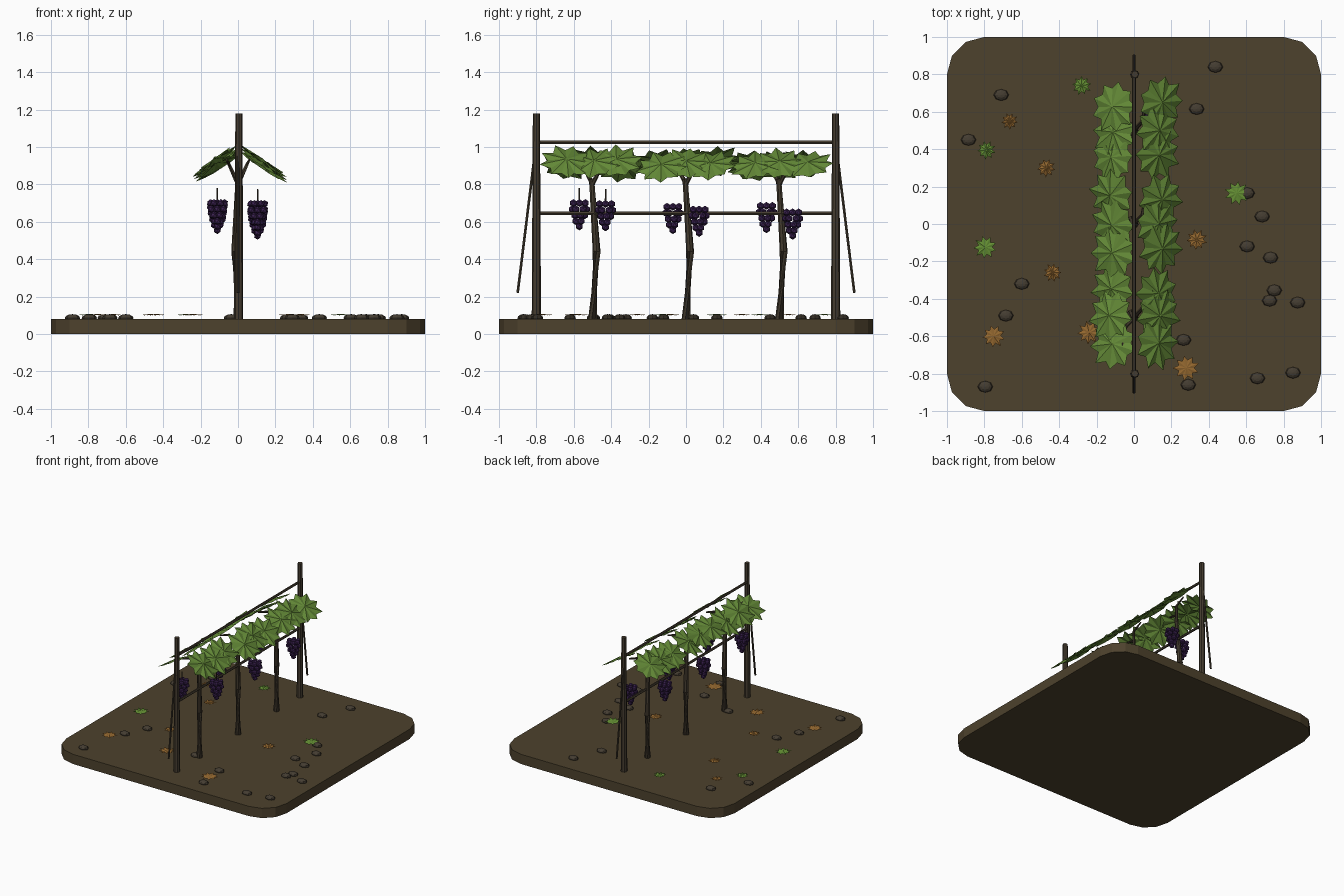
import bpy, bmesh, math, random
from mathutils import Vector, Matrix

if "Cube" in bpy.data.objects:
    bpy.data.objects.remove(bpy.data.objects["Cube"])

random.seed(4)


def material(name, rgb):
    m = bpy.data.materials.new(name)
    m.diffuse_color = (*rgb, 1)
    m.use_nodes = True
    m.node_tree.nodes["Principled BSDF"].inputs["Base Color"].default_value = m.diffuse_color
    return m


SOIL = material("soil", (0.075, 0.054, 0.026))
WOOD = material("wood", (0.060, 0.046, 0.029))
STONE = material("stone", (0.058, 0.046, 0.031))
LEAF = material("leaf green", (0.125, 0.25, 0.038))
FRESH = material("fallen leaf green", (0.125, 0.27, 0.033))
DRY = material("dry leaf orange", (0.29, 0.135, 0.028))
GRAPE = material("grape purple", (0.045, 0.016, 0.085))


def finish(bm, name, mat):
    me = bpy.data.meshes.new(name)
    bm.to_mesh(me)
    bm.free()
    me.materials.append(mat)
    ob = bpy.data.objects.new(name, me)
    bpy.context.collection.objects.link(ob)
    return ob


def tube(bm, points, radii, sides=8):
    """Capped tube through points, with one radius per point."""
    pts = [Vector(p) for p in points]
    rings = []
    for i, p in enumerate(pts):
        d = pts[min(i + 1, len(pts) - 1)] - pts[max(i - 1, 0)]
        q = d.to_track_quat('Z', 'Y')
        rings.append([bm.verts.new(p + q @ Vector((radii[i] * math.cos(a), radii[i] * math.sin(a), 0)))
                      for a in (2 * math.pi * k / sides for k in range(sides))])
    for a, b in zip(rings, rings[1:]):
        for k in range(sides):
            n = (k + 1) % sides
            bm.faces.new((a[k], a[n], b[n], b[k]))
    bm.faces.new(rings[0][::-1])
    bm.faces.new(rings[-1])


def star_leaf(bm, matrix, r, tips, inner, dome):
    """Pointed leaf: a folded fan around a raised centre."""
    c = bm.verts.new(matrix @ Vector((0, 0, dome)))
    rim = []
    for i in range(tips * 2):
        a = math.pi * i / tips
        rr = r * (random.uniform(0.92, 1.05) if i % 2 == 0 else inner)
        z = 0 if i % 2 == 0 else -dome * 0.4
        rim.append(bm.verts.new(matrix @ Vector((rr * math.cos(a), rr * math.sin(a), z))))
    for i in range(len(rim)):
        bm.faces.new((c, rim[i], rim[(i + 1) % len(rim)]))


# Ground slab with rounded corners
bm = bmesh.new()
outline = []
for k, (cx, cy) in enumerate(((0.8, 0.8), (-0.8, 0.8), (-0.8, -0.8), (0.8, -0.8))):
    for j in range(4):
        a = math.pi / 2 * k + math.pi / 6 * j
        outline.append(bm.verts.new((cx + 0.2 * math.cos(a), cy + 0.2 * math.sin(a), 0)))
base = bm.faces.new(outline)
top = bmesh.ops.extrude_face_region(bm, geom=[base])
bmesh.ops.translate(bm, vec=(0, 0, 0.08), verts=[v for v in top["geom"] if isinstance(v, bmesh.types.BMVert)])
bmesh.ops.recalc_face_normals(bm, faces=bm.faces)
finish(bm, "ground_slab", SOIL)

# End posts and slanted braces
for s, label in ((-1, "front"), (1, "back")):
    bm = bmesh.new()
    tube(bm, [(0.003, 0.8 * s, 0.07), (0.005, 0.8 * s, 1.18)], [0.025, 0.019])
    finish(bm, label + "_post", WOOD)
    bm = bmesh.new()
    tube(bm, [(0, 0.8 * s, 1.03), (0, 0.9 * s, 0.22)], [0.008, 0.008], 6)
    finish(bm, label + "_brace", WOOD)

# Horizontal rails
for z, label in ((1.025, "upper"), (0.645, "lower")):
    bm = bmesh.new()
    tube(bm, [(0, -0.8, z), (0, 0.8, z)], [0.01, 0.01], 6)
    finish(bm, label + "_rail", WOOD)

# Vines: bent trunk with spreading arms
for y in (-0.5, 0, 0.5):
    bm = bmesh.new()
    tube(bm, [(0, y, 0.07), (-0.015, y + 0.022, 0.44), (0, y - 0.005, 0.83)], [0.025, 0.021, 0.015])
    for s in (-1, 1):
        tube(bm, [(0, y, 0.80), (0.045 * s, y + 0.05 * s, 0.90), (0.06 * s, y + 0.15 * s, 0.93)],
             [0.012, 0.010, 0.006], 6)
    finish(bm, "vine_trunk", WOOD)

# Leaf canopy sloping down on both sides
for s, label in ((-1, "left"), (1, "right")):
    bm = bmesh.new()
    for vy in (-0.5, 0, 0.5):
        for off in (-0.14, 0, 0.14):
            x = (0.135 if s > 0 else 0.115) + random.uniform(-0.012, 0.012)
            z = 0.915 - 0.1 * (x - 0.12) + random.uniform(-0.02, 0.012)
            m = (Matrix.Translation((s * x, vy + off + random.uniform(-0.015, 0.015), z))
                 @ Matrix.Rotation(s * math.radians(random.uniform(28, 38)), 4, 'Y')
                 @ Matrix.Rotation(math.radians(random.uniform(-10, 10)), 4, 'X')
                 @ Matrix.Rotation(random.uniform(0, 6.28), 4, 'Z'))
            star_leaf(bm, m, 0.143, 9, 0.72, 0.016)
    finish(bm, label + "_canopy_leaves", LEAF)

# Grape bunches: rings of berries, narrowing downwards
layers = ((0, 6, 0.037), (-0.033, 6, 0.038), (-0.066, 5, 0.028), (-0.097, 3, 0.018), (-0.125, 1, 0))
for i, (y, z) in enumerate(((-0.57, 0.70), (-0.43, 0.695), (-0.07, 0.68),
                            (0.07, 0.665), (0.43, 0.685), (0.57, 0.65))):
    x = -0.11 if i % 2 == 0 else 0.105
    bm = bmesh.new()
    for dz, n, r in layers:
        for k in range(n):
            a = 2 * math.pi * k / n + dz * 16
            bmesh.ops.create_icosphere(bm, subdivisions=1, radius=0.021, matrix=Matrix.Translation(
                (x + r * math.cos(a), y + r * math.sin(a), z + dz)))
    bmesh.ops.create_icosphere(bm, subdivisions=1, radius=0.021, matrix=Matrix.Translation((x, y, z)))
    finish(bm, "grape_bunch", GRAPE)
    if i < 2:
        bm = bmesh.new()
        tube(bm, [(x, y, z), (x, y, z + 0.08)], [0.005, 0.004], 5)
        finish(bm, "grape_stem", WOOD)

# Stones scattered on the soil
stones = ((-.71, .69), (-.885, .45), (.435, .84), (.335, .615), (.605, .165), (.685, .04), (.605, -.12),
          (.73, -.18), (.75, -.355), (.725, -.41), (.875, -.42), (.265, -.62), (.29, -.86), (.66, -.825),
          (.85, -.795), (-.6, -.32), (-.685, -.49), (-.795, -.87), (-.035, -.5))
for x, y in stones:
    bm = bmesh.new()
    bmesh.ops.create_uvsphere(bm, u_segments=8, v_segments=6, radius=1, matrix=Matrix.Translation(
        (x, y, 0.085)) @ Matrix.Diagonal((0.041, 0.031, 0.021, 1)))
    finish(bm, "stone", STONE)

# Fallen leaves
green = ((-.28, .74, .052), (-.79, .395, .05), (-.795, -.125, .062), (.55, .165, .065))
orange = ((-.665, .55, .045), (-.47, .3, .05), (.335, -.085, .056), (-.435, -.26, .05),
          (-.75, -.6, .062), (-.24, -.58, .062), (.28, -.77, .07))
for group, mat in ((green, FRESH), (orange, DRY)):
    for x, y, r in group:
        bm = bmesh.new()
        m = Matrix.Translation((x, y, 0.102)) @ Matrix.Rotation(random.uniform(0, 6.28), 4, 'Z')
        star_leaf(bm, m, r, 9, 0.62, 0.005)
        finish(bm, "fallen_leaf", mat)
